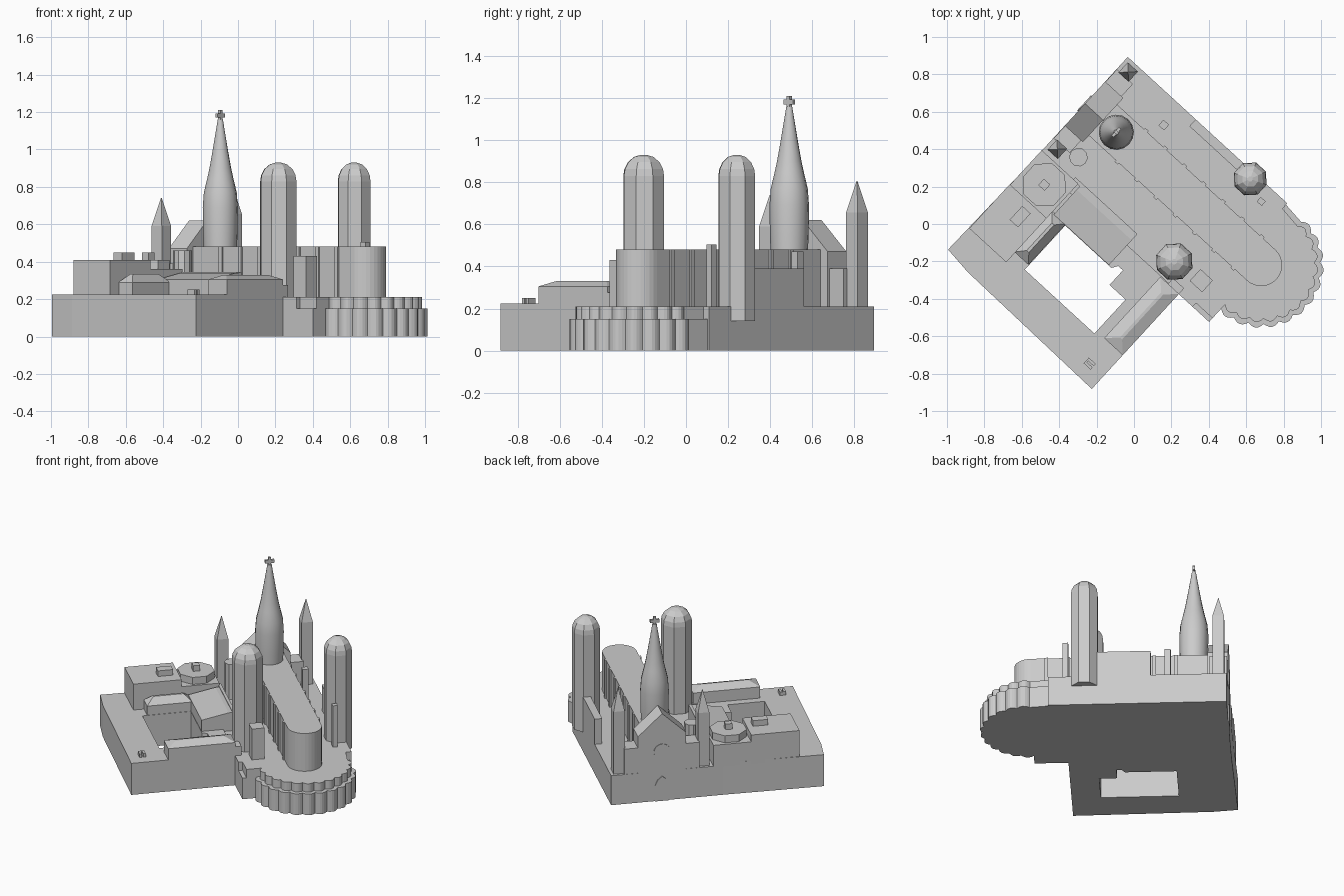
import bpy, bmesh, math

if "Cube" in bpy.data.objects:
    bpy.data.objects.remove(bpy.data.objects["Cube"])

stone = bpy.data.materials.new("stone_grey")
stone.diffuse_color = (0.6, 0.6, 0.6, 1)
stone.use_nodes = True
stone.node_tree.nodes["Principled BSDF"].inputs["Base Color"].default_value = stone.diffuse_color

# Church frame: s runs from the apse centre to the facade, t runs across the nave
C, U, V = (0.68, -0.22), (-0.737, 0.676), (0.676, 0.737)


def world(s, t, z):
    return (C[0] + s * U[0] + t * V[0], C[1] + s * U[1] + t * V[1], z)


def solid(name, rings):
    """Closed loft through rings of (s, t, z) points."""
    bm = bmesh.new()
    loops = [[bm.verts.new(world(*p)) for p in r] for r in rings]
    n = len(loops[0])
    for a, b in zip(loops, loops[1:]):
        for i in range(n):
            j = (i + 1) % n
            bm.faces.new((a[i], a[j], b[j], b[i]))
    bm.faces.new(loops[0])
    bm.faces.new(loops[-1])
    bmesh.ops.recalc_face_normals(bm, faces=bm.faces)
    me = bpy.data.meshes.new(name)
    bm.to_mesh(me)
    bm.free()
    me.materials.append(stone)
    ob = bpy.data.objects.new(name, me)
    bpy.context.collection.objects.link(ob)
    return ob


def prism(name, pts, z0, z1):
    return solid(name, [[(s, t, z) for s, t in pts] for z in (z0, z1)])


def rect(s0, s1, t0, t1):
    return [(s0, t0), (s1, t0), (s1, t1), (s0, t1)]


def box(name, s0, s1, t0, t1, z0, z1):
    return prism(name, rect(s0, s1, t0, t1), z0, z1)


def lathe(name, s, t, profile, sides, phase=0.0):
    """Revolved profile of (radius, z)."""
    ang = [2 * math.pi * (i + phase) / sides for i in range(sides)]
    return solid(name, [[(s + r * math.cos(a), t + r * math.sin(a), z) for a in ang]
                        for r, z in profile])


def along(name, pts, s0, s1):
    """Profile of (t, z) extruded along the nave axis."""
    return solid(name, [[(s, t, z) for t, z in pts] for s in (s0, s1)])


def hip(name, s0, s1, t0, t1, z0, eave, ridge, inset):
    m = (s0 + s1) / 2
    rings = [[(s, t, z) for s, t in rect(s0, s1, t0, t1)] for z in (z0, eave)]
    rings.append([(s, t, ridge) for s, t in rect(m - .008, m + .008, t0 + inset, t1 - inset)])
    return solid(name, rings)


def scallop(radius, depth, lobes, s_end, t_left, t_right):
    """Half round with lobes, closed by straight sides running to s_end."""
    pts, n = [], lobes * 6
    for i in range(n + 1):
        a = math.pi * i / n
        r = radius - depth + depth * abs(math.sin(a * lobes))
        pts.append((-r * math.sin(a), -r * math.cos(a)))
    return [(s_end, t_left), (0, t_left)] + pts + [(s_end, t_right)]


# Church base and stepped scalloped apse
box("church_base", .12, 1.278, -.412, .338, 0, .21)
prism("apse_lower_step", scallop(.335, .02, 12, .2, -.412, .336), 0, .15)
prism("apse_upper_step", scallop(.305, .02, 12, .2, -.385, .31), .14, .21)

# Cloister base with the open courtyard cut through
base = prism("cloister_base", [(1.29, -1.07), (1.13, -1.088), (.22, -1.1),
                               (.22, -.405), (1.278, -.405)], 0, .225)
cutter = prism("courtyard_cutter", [(.915, -.552), (.915, -.872), (.41, -.872),
                                    (.41, -.626), (.526, -.626), (.526, -.52),
                                    (.56, -.52), (.58, -.552)], -.1, .5)
mod = base.modifiers.new("courtyard", "BOOLEAN")
mod.operation, mod.object, mod.solver = "DIFFERENCE", cutter, "EXACT"
bpy.context.view_layer.objects.active = base
bpy.ops.object.modifier_apply(modifier="courtyard")
bpy.data.objects.remove(cutter)

# Nave with round apse end and small piers
arc = [(-.112 * math.sin(math.pi * i / 16), -.112 * math.cos(math.pi * i / 16)) for i in range(17)]
prism("nave", [(1.2, -.112)] + arc + [(1.2, .112)], .2, .48)
for i in range(7):
    for side in (-1, 1):
        s = .1 + i * .14
        box("nave_pier", s - .012, s + .012, side * .108, side * .122, .2, .48)

# Gabled facade, shoulders, door and round window
along("facade_gable", [(-.16, .2), (.16, .2), (.16, .47), (0, .62), (-.16, .47)], 1.147, 1.278)
for side in (-1, 1):
    box("facade_shoulder", 1.16, 1.276, side * .155, side * .25, .2, .39)
along("arched_door", [(-.048, 0), (.048, 0), (.048, .11), (.03, .15), (0, .175),
                      (-.03, .15), (-.048, .11)], 1.275, 1.284)
along("round_window", [(.055 * math.cos(k * math.pi / 10), .35 + .055 * math.sin(k * math.pi / 10))
                       for k in range(20)], 1.275, 1.284)

# Facade turrets, square with pyramid caps (the right one is taller)
for t, top in ((.28, .805), (-.28, .74)):
    q = .037 * math.sqrt(2)
    lathe("facade_turret", 1.222, t, [(q, .2), (q, top - .15), (.002, top)], 4, .5)
lathe("stair_turret", 1.11, -.235, [(.05, .2), (.05, .46)], 10)

# Main spire and its cross
spire = lathe("main_spire", 1.051, 0, [(.088, .45), (.092, .55), (.094, .69), (.088, .77), (.07, .845),
                                       (.058, .9), (.042, .99), (.022, 1.11), (.014, 1.16)], 16)
bpy.ops.object.select_all(action="DESELECT")
spire.select_set(True)
bpy.context.view_layer.objects.active = spire
bpy.ops.object.shade_smooth_by_angle(angle=math.radians(30))
box("cross_post", 1.043, 1.059, -.009, .009, 1.15, 1.21)
box("cross_bar", 1.043, 1.059, -.03, .03, 1.17, 1.192)

# Pair of domed towers
for t, r in ((-.3, .103), (.3, .093)):
    lathe("domed_tower", .355, t, [(r, .14), (r, .83), (r * .95, .862), (r * .78, .895),
                                   (r * .48, .92), (r * .15, .93)], 8, .5)

# Side wall, pinnacles and vestry beside the apse
box("north_wall", .3, .785, .288, .338, .2, .39)
box("pinnacle", .87, .91, .18, .22, .2, .47)
box("pinnacle", .212, .248, .235, .267, .2, .505)
box("vestry", .135, .225, -.32, -.235, .14, .43)
box("tower_annex", .22, .3, -.43, -.37, .14, .275)

# Entrance block with octagonal hall
box("entrance_block", 1.015, 1.283, -.91, -.59, .2, .41)
box("octagon_base", 1.015, 1.28, -.6, -.34, .2, .36)
lathe("octagon_hall", 1.145, -.467, [(.122, .3), (.122, .41)], 8, .5)
box("octagon_lantern", 1.122, 1.168, -.49, -.445, .4, .45)
box("roof_box", 1.095, 1.155, -.73, -.63, .4, .45)

# Cloister wings
hip("south_wing", .22, .355, -.855, -.41, .2, .305, .33, .06)
hip("west_wing", .918, 1.02, -.84, -.54, .2, .29, .335, .05)
along("north_wing", [(-.55, .2), (-.34, .2), (-.34, .34), (-.37, .34), (-.55, .305)], .6, 1.0)
box("aisle_parapet", .6, 1.05, -.345, -.325, .2, .345)

# Small roof vents
for t in (-1.02, -.995):
    box("roof_vent", .295, .345, t - .008, t + .008, .22, .25)
box("roof_vent_bar", .335, .345, -1.02, -.995, .22, .25)
